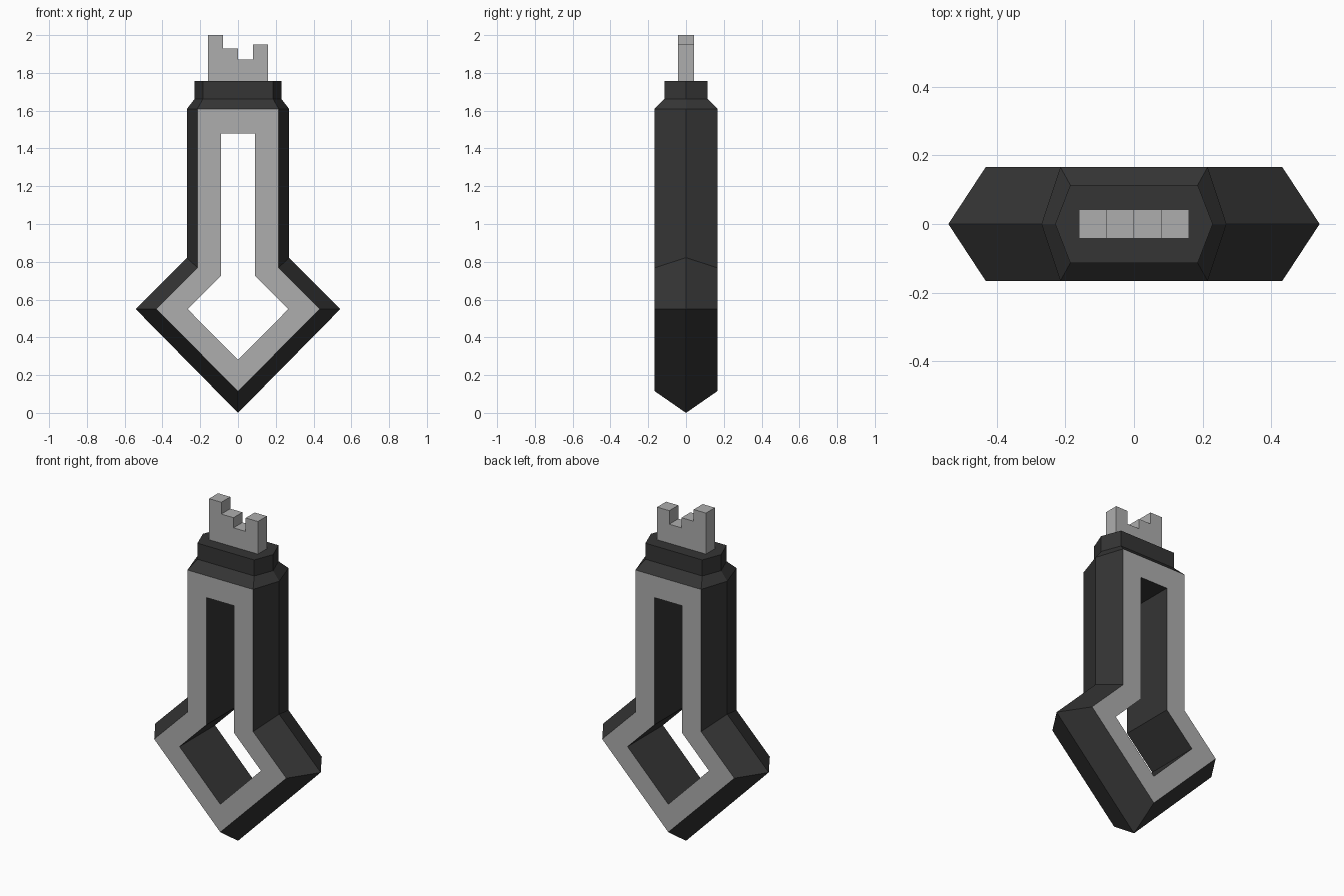
import bpy, bmesh

if "Cube" in bpy.data.objects:
    bpy.data.objects.remove(bpy.data.objects["Cube"])


def material(name, value):
    m = bpy.data.materials.new(name)
    m.diffuse_color = (value, value, value, 1)
    m.use_nodes = True
    m.node_tree.nodes["Principled BSDF"].inputs["Base Color"].default_value = m.diffuse_color
    return m


dark = material("dark_metal", 0.035)
light = material("light_metal", 0.42)


def finish(name, bm, mats):
    bmesh.ops.recalc_face_normals(bm, faces=bm.faces)
    mesh = bpy.data.meshes.new(name)
    bm.to_mesh(mesh)
    bm.free()
    for m in mats:
        mesh.materials.append(m)
    obj = bpy.data.objects.new(name, mesh)
    bpy.context.collection.objects.link(obj)
    return obj


def loop(half, y):
    # first point lies on the centre line, the rest are mirrored in x
    pts = half + [(-x, z) for x, z in reversed(half[1:])]
    return [(x, y, z) for x, z in pts]


def bridge(bm, a, b, mat=0, skip=()):
    n = len(a)
    for i in range(n):
        if i not in skip:
            j = (i + 1) % n
            bm.faces.new((a[i], a[j], b[j], b[i])).material_index = mat


# Handle: open frame with a ridge all round its outside
ridge = [(0, 0), (0.542, 0.55), (0.27, 0.822), (0.27, 1.61)]
face = [(0, 0.115), (0.433, 0.55), (0.215, 0.768), (0.215, 1.61)]
hole = [(0, 0.28), (0.267, 0.55), (0.091, 0.726), (0.091, 1.48)]
D = 0.166
bm = bmesh.new()
sections = [(hole, -D), (face, -D), (ridge, 0), (face, D), (hole, D)]
rings = [[bm.verts.new(p) for p in loop(h, y)] for h, y in sections]
for k in range(5):
    slope = k in (1, 2)
    # the top of the frame is closed by the collar
    bridge(bm, rings[k], rings[(k + 1) % 5], 1 if k in (0, 3) else 0,
           skip=(3,) if slope else ())
finish("handle_frame", bm, [dark, light])

# Collar: six-sided loft tapering from the handle to the neck
bm = bmesh.new()
rings = []
for tip, corner, y, z in [(0.27, 0.215, D, 1.61), (0.23, 0.186, 0.114, 1.662),
                          (0.23, 0.186, 0.114, 1.757)]:
    outline = [(tip, 0), (corner, y), (-corner, y), (-tip, 0), (-corner, -y), (corner, -y)]
    rings.append([bm.verts.new((px, py, z)) for px, py in outline])
for a, b in zip(rings, rings[1:]):
    bridge(bm, a, b)
bm.faces.new(rings[-1])
finish("collar", bm, [dark])

# Key teeth: stepped profile extruded through its thickness
base, step, x0, thick = 1.757, 0.08, -0.16, 0.042
profile = [(x0, base)]
for i, top in enumerate([2.0, 1.93, 1.87, 1.95]):
    profile += [(x0 + i * step, top), (x0 + (i + 1) * step, top)]
profile.append((x0 + 4 * step, base))
bm = bmesh.new()
front, back = [[bm.verts.new((x, y, z)) for x, z in profile] for y in (-thick, thick)]
bridge(bm, front, back)
bm.faces.new(front)
bm.faces.new(back)
finish("key_teeth", bm, [light])
